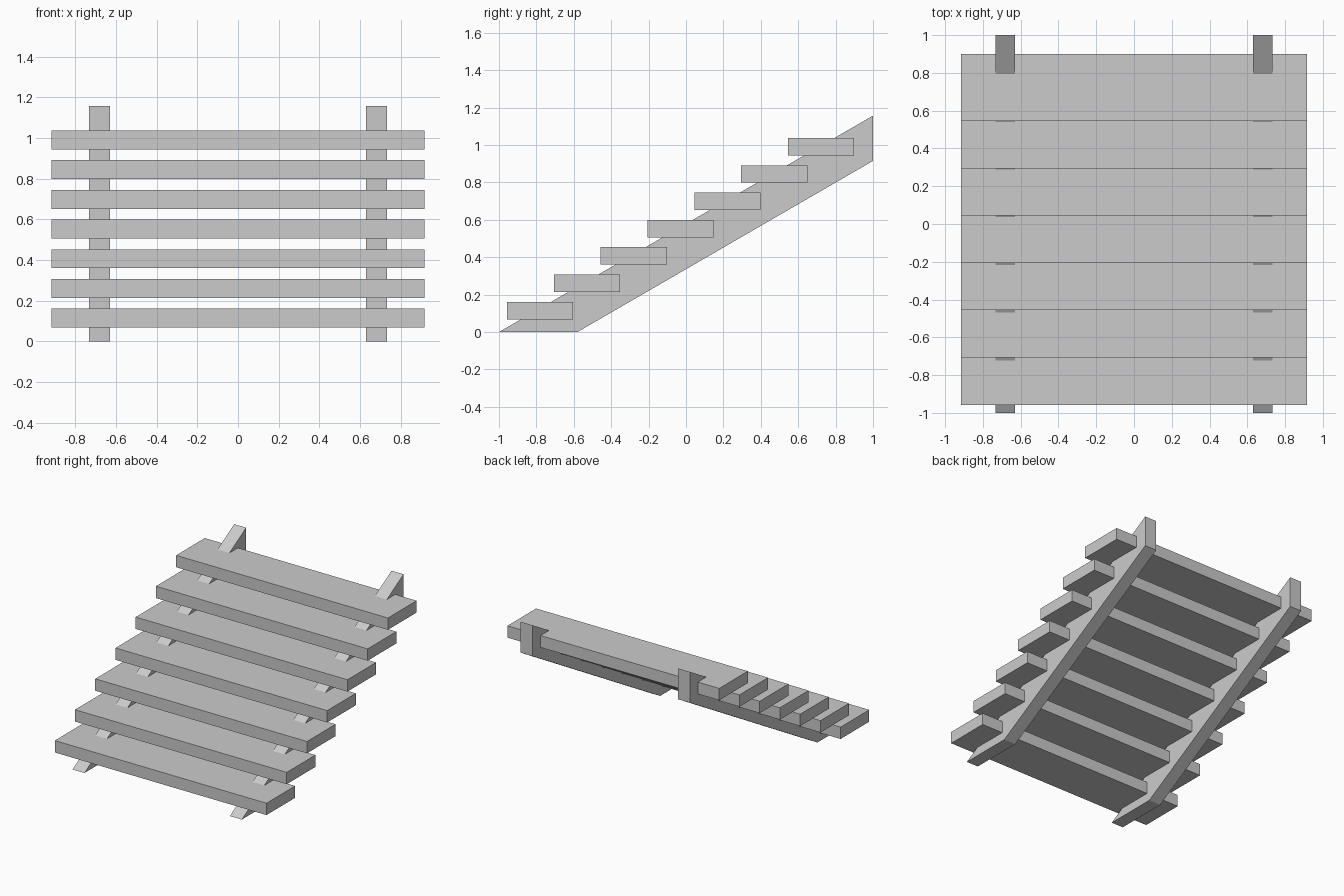
import bpy
import bmesh

cube = bpy.data.objects.get("Cube")
if cube:
    bpy.data.objects.remove(cube, do_unlink=True)

grey = bpy.data.materials.new("plain_grey")
grey.use_nodes = True
colour = (0.6, 0.6, 0.6, 1)
grey.diffuse_color = colour
grey.node_tree.nodes["Principled BSDF"].inputs["Base Color"].default_value = colour


def extrude_profile(name, profile, x0, x1):
    """Solid made by extruding a (y, z) profile along x."""
    bm = bmesh.new()
    face = bm.faces.new([bm.verts.new((x0, y, z)) for y, z in profile])
    out = bmesh.ops.extrude_face_region(bm, geom=[face])
    verts = [v for v in out["geom"] if isinstance(v, bmesh.types.BMVert)]
    bmesh.ops.translate(bm, verts=verts, vec=(x1 - x0, 0, 0))
    bmesh.ops.recalc_face_normals(bm, faces=bm.faces)
    mesh = bpy.data.meshes.new(name)
    bm.to_mesh(mesh)
    bm.free()
    mesh.materials.append(grey)
    obj = bpy.data.objects.new(name, mesh)
    bpy.context.collection.objects.link(obj)
    return obj


# Sloping stringers, cut level at the foot and upright at the back
stringer = [(-1, 0), (-0.58, 0), (1, 0.915), (1, 1.157)]
extrude_profile("left_stringer", stringer, 0.63, 0.733)
extrude_profile("right_stringer", stringer, -0.733, -0.63)

# Seven treads
half_width, depth, thickness = 0.917, 0.354, 0.093
for i in range(7):
    y = -0.957 + 0.2503 * i
    z = 0.068 + 0.1461 * i
    tread = [(y, z), (y + depth, z), (y + depth, z + thickness), (y, z + thickness)]
    extrude_profile(f"tread_{i + 1}", tread, -half_width, half_width)
